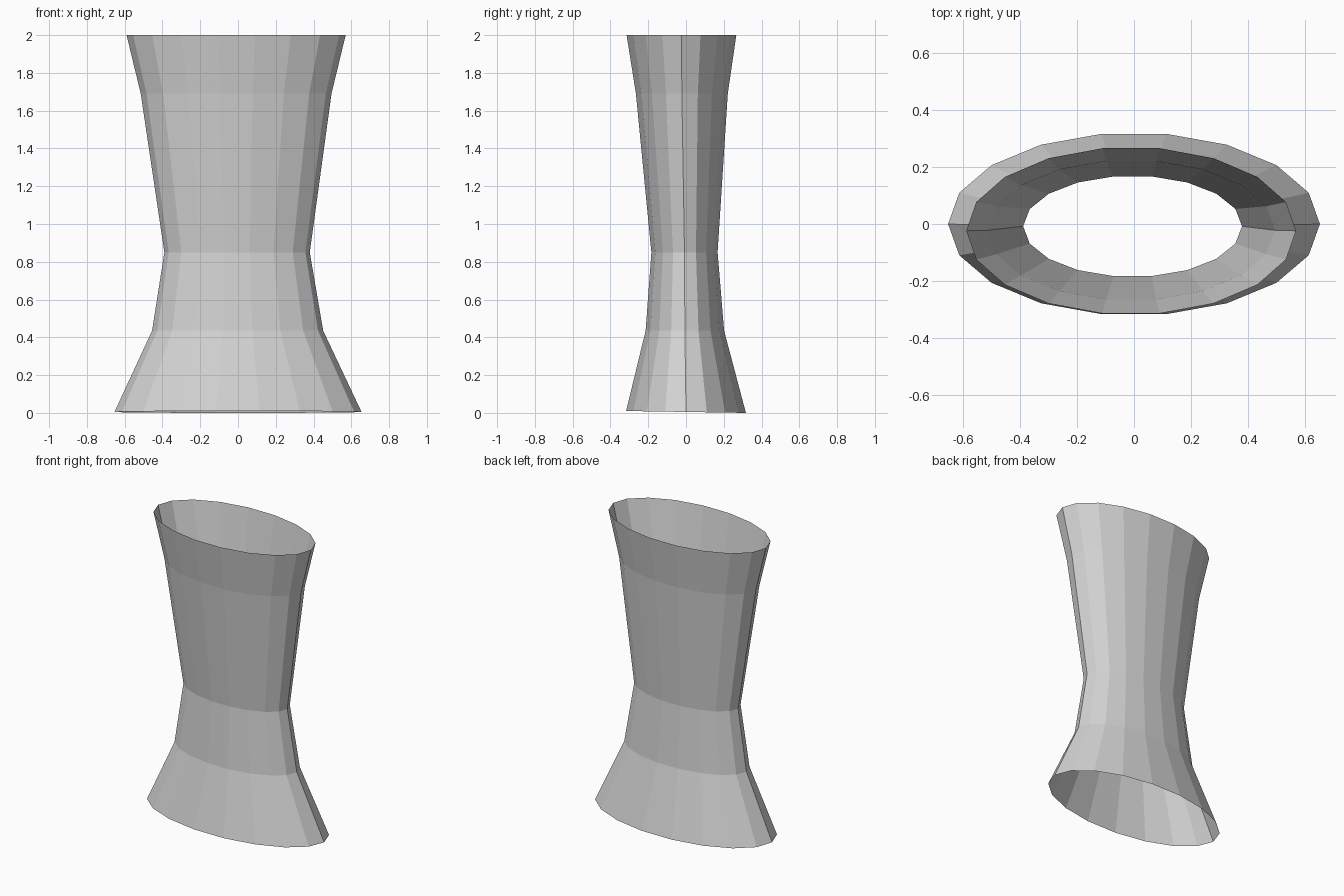
import bpy, bmesh, math

if "Cube" in bpy.data.objects:
    bpy.data.objects.remove(bpy.data.objects["Cube"], do_unlink=True)

SIDES = 18

# Rings from hem to rim: height, half width, half depth, centre x, centre y, tilt along y
RINGS = [
    (0.005, 0.654, 0.322, 0.0, 0.0, -0.016),
    (0.435, 0.453, 0.211, -0.002, -0.006, 0.0),
    (0.85, 0.385, 0.178, -0.005, -0.008, 0.0),
    (1.69, 0.505, 0.247, -0.01, -0.022, 0.0),
    (2.0, 0.58, 0.295, -0.01, -0.024, 0.0),
]

grey = bpy.data.materials.new("light grey")
grey.use_nodes = True
grey.diffuse_color = (0.65, 0.65, 0.65, 1)
grey.node_tree.nodes["Principled BSDF"].inputs["Base Color"].default_value = grey.diffuse_color


def add_ring(bm, z, a, b, cx, cy, tilt):
    verts = []
    for i in range(SIDES):
        t = math.tau * i / SIDES
        y = b * math.sin(t)
        verts.append(bm.verts.new((cx + a * math.cos(t), cy + y, z + tilt * y)))
    return verts


# Open, waisted elliptical tube lofted through the rings
bm = bmesh.new()
loops = [add_ring(bm, *ring) for ring in RINGS]
for low, high in zip(loops, loops[1:]):
    for i in range(SIDES):
        j = (i + 1) % SIDES
        bm.faces.new((low[i], low[j], high[j], high[i]))

mesh = bpy.data.meshes.new("waisted_tube")
bm.to_mesh(mesh)
bm.free()
mesh.materials.append(grey)
tube = bpy.data.objects.new("waisted_tube", mesh)
bpy.context.collection.objects.link(tube)
